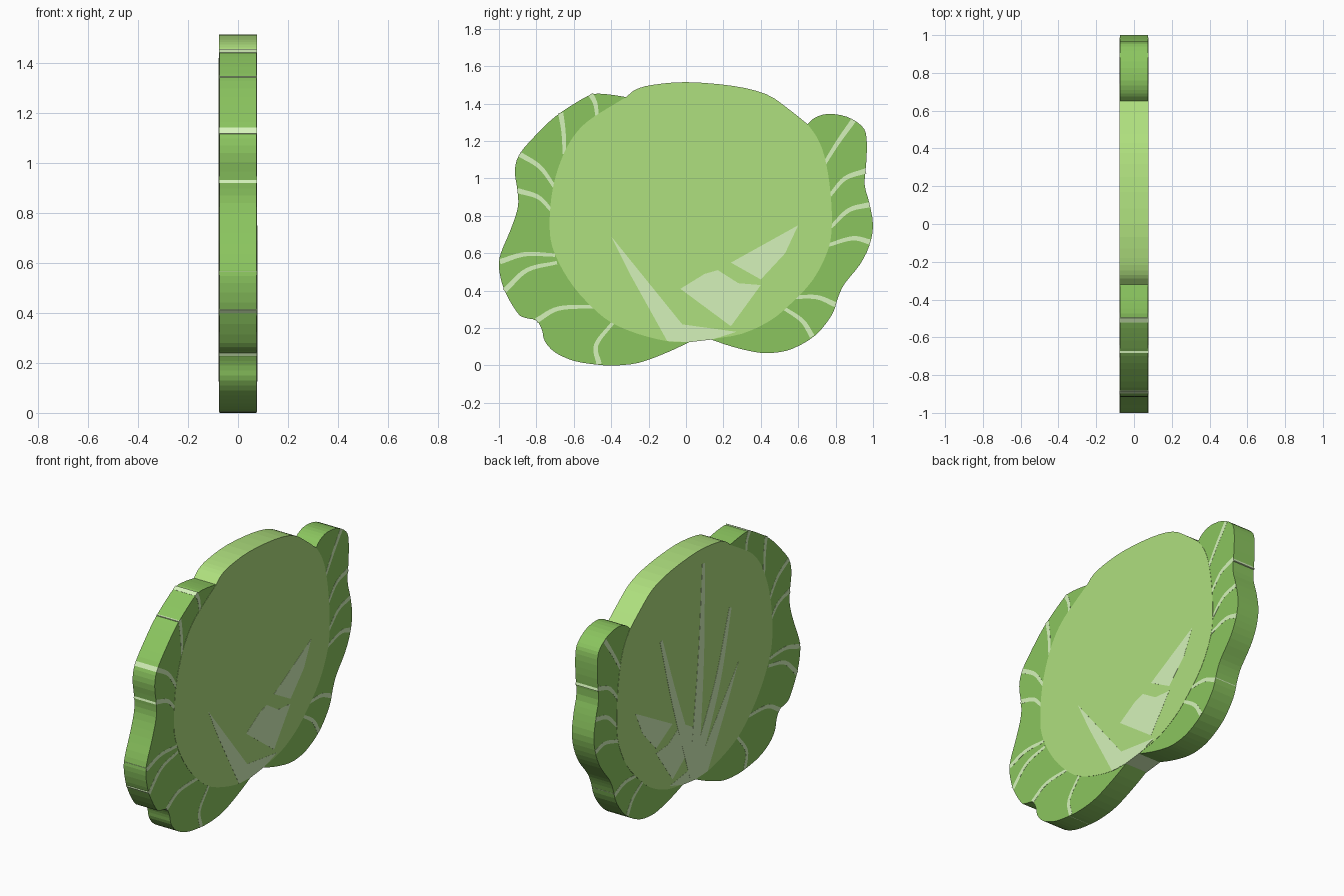
import bpy, bmesh
from mathutils import Vector

HALF = 0.075  # half thickness of the flat cut-out


def material(name, rgb):
    m = bpy.data.materials.new(name)
    m.diffuse_color = (*rgb, 1)
    return m


LEAF = material("leaf_green", (0.258, 0.558, 0.114))
HEAD = material("head_green", (0.429, 0.745, 0.209))
VEIN = material("vein_pale", (0.665, 0.896, 0.491))


def smooth(pts, n=3):
    """Open Catmull-Rom curve through (y, z) points."""
    p = [Vector(q) for q in pts]
    p = [2 * p[0] - p[1]] + p + [2 * p[-1] - p[-2]]
    out = []
    for a, b, c, d in zip(p, p[1:], p[2:], p[3:]):
        for i in range(n):
            t = i / n
            out.append(0.5 * (2 * b + (c - a) * t + (2 * a - 5 * b + 4 * c - d) * t * t
                              + (3 * b - a - 3 * c + d) * t ** 3))
    return out + [p[-2]]


def slabs(name, outlines, mat, x0, x1):
    """One object made of (y, z) outlines extruded from x0 to x1."""
    bm = bmesh.new()
    for pts in outlines:
        back = [bm.verts.new((x0, p[0], p[1])) for p in pts]
        front = [bm.verts.new((x1, p[0], p[1])) for p in pts]
        bm.faces.new(back)
        bm.faces.new(front[::-1])
        for i in range(len(pts)):
            j = (i + 1) % len(pts)
            bm.faces.new((back[i], front[i], front[j], back[j]))
    bmesh.ops.recalc_face_normals(bm, faces=bm.faces)
    me = bpy.data.meshes.new(name)
    bm.to_mesh(me)
    bm.free()
    me.materials.append(mat)
    ob = bpy.data.objects.new(name, me)
    bpy.context.collection.objects.link(ob)
    return ob


def ribbon(pts, w0=0.014, w1=0.009):
    """Tapered strip outline along a curve."""
    c = smooth(pts, 6)
    left, right = [], []
    for i, p in enumerate(c):
        d = (c[min(i + 1, len(c) - 1)] - c[max(i - 1, 0)]).normalized()
        side = Vector((-d.y, d.x)) * (w0 + (w1 - w0) * i / (len(c) - 1))
        left.append(p + side)
        right.append(p - side)
    return left + right[::-1]


# Head outline, split where the leaves meet it (counter-clockwise from the top)
head_top = smooth([(0.65, 1.29), (0.55, 1.37), (0.43, 1.45), (0.25, 1.495), (0.0, 1.515),
                   (-0.18, 1.50), (-0.27, 1.475), (-0.32, 1.435)])
head_left = smooth([(-0.32, 1.435), (-0.42, 1.375), (-0.52, 1.31), (-0.59, 1.24), (-0.65, 1.14),
                    (-0.70, 1.0), (-0.725, 0.85), (-0.725, 0.68), (-0.68, 0.55), (-0.60, 0.42),
                    (-0.50, 0.31), (-0.40, 0.23), (-0.26, 0.17), (-0.1, 0.13), (0.02, 0.126)])
head_base = smooth([(0.02, 0.126), (0.08, 0.135), (0.13, 0.14)])
head_right = smooth([(0.13, 0.14), (0.30, 0.17), (0.45, 0.24), (0.56, 0.33), (0.68, 0.46),
                     (0.76, 0.62), (0.78, 0.76), (0.77, 0.95), (0.74, 1.12), (0.70, 1.22),
                     (0.65, 1.29)])

# Wavy outer edges of the leaves
left_edge = smooth([(-0.32, 1.435), (-0.42, 1.45), (-0.50, 1.45), (-0.58, 1.41), (-0.70, 1.33),
                    (-0.80, 1.235), (-0.89, 1.13), (-0.915, 1.04), (-0.90, 0.93), (-0.90, 0.84),
                    (-0.94, 0.72), (-0.99, 0.60), (-1.0, 0.52), (-0.97, 0.40), (-0.90, 0.28),
                    (-0.86, 0.255), (-0.80, 0.24), (-0.77, 0.19), (-0.755, 0.13), (-0.70, 0.07),
                    (-0.60, 0.025), (-0.48, 0.005), (-0.38, 0.0), (-0.25, 0.015), (-0.10, 0.07),
                    (0.02, 0.126)])
right_edge = smooth([(0.13, 0.14), (0.25, 0.10), (0.38, 0.07), (0.47, 0.068), (0.57, 0.09),
                     (0.69, 0.16), (0.78, 0.27), (0.815, 0.37), (0.85, 0.44), (0.93, 0.54),
                     (0.98, 0.64), (1.0, 0.75), (0.98, 0.87), (0.955, 0.97), (0.965, 1.10),
                     (0.965, 1.22), (0.94, 1.28), (0.86, 1.33), (0.76, 1.345), (0.69, 1.325),
                     (0.65, 1.29)])

# Solid parts
slabs("left_leaf", [left_edge[:-1] + head_left[:0:-1]], LEAF, -HALF, HALF)
slabs("right_leaf", [right_edge[:-1] + head_right[:0:-1]], LEAF, -HALF, HALF)
t = HALF + 0.0014
slabs("head", [head_top[:-1] + head_left[:-1] + head_base[:-1] + head_right[:-1]], HEAD, -t, t)

# Leaf veins, from the outer edge in to the head
left_veins = [
    [(-0.51, 1.45), (-0.485, 1.40), (-0.475, 1.33)],
    [(-0.67, 1.35), (-0.655, 1.25), (-0.65, 1.13)],
    [(-0.89, 1.13), (-0.78, 1.06), (-0.70, 0.95)],
    [(-0.90, 0.935), (-0.79, 0.90), (-0.72, 0.83)],
    [(-0.995, 0.555), (-0.86, 0.595), (-0.70, 0.59)],
    [(-0.97, 0.40), (-0.85, 0.51), (-0.69, 0.55)],
    [(-0.80, 0.24), (-0.68, 0.305), (-0.49, 0.315)],
    [(-0.465, 0.007), (-0.48, 0.11), (-0.39, 0.23)]]
right_veins = [
    [(0.895, 1.31), (0.81, 1.19), (0.735, 1.07)],
    [(0.96, 1.04), (0.85, 1.0), (0.77, 0.91)],
    [(0.982, 0.86), (0.87, 0.83), (0.775, 0.74)],
    [(0.985, 0.66), (0.89, 0.68), (0.75, 0.64)],
    [(0.80, 0.325), (0.70, 0.365), (0.57, 0.365)],
    [(0.675, 0.155), (0.62, 0.24), (0.51, 0.315)]]
t = HALF + 0.0007
slabs("left_leaf_veins", [ribbon(v) for v in left_veins], VEIN, -t, t)
slabs("right_leaf_veins", [ribbon(v) for v in right_veins], VEIN, -t, t)

# Pale stem and angular ribs inlaid in the head
t = HALF + 0.0021
slabs("stem", [[(-0.40, 0.69), (-0.30, 0.49), (-0.10, 0.13), (0.02, 0.125), (0.14, 0.139),
                (0.27, 0.18), (-0.02, 0.22)]], VEIN, -t, t)
slabs("head_ribs", [[(-0.03, 0.41), (0.10, 0.49), (0.17, 0.51), (0.28, 0.44), (0.40, 0.43),
                     (0.24, 0.21)],
                    [(0.60, 0.75), (0.53, 0.60), (0.40, 0.46), (0.24, 0.55)]], VEIN, -t, t)

# Long ribs fanning up the far side
tips = [(-0.32, 1.05), (-0.06, 1.42), (0.35, 1.10)]
slabs("back_ribs", [ribbon([(0.03, 0.17), (y * 0.6, 0.6 * z), (y, z)], 0.045, 0.012)
                    for y, z in tips], VEIN, -t - 0.0005, -HALF + 0.01)
